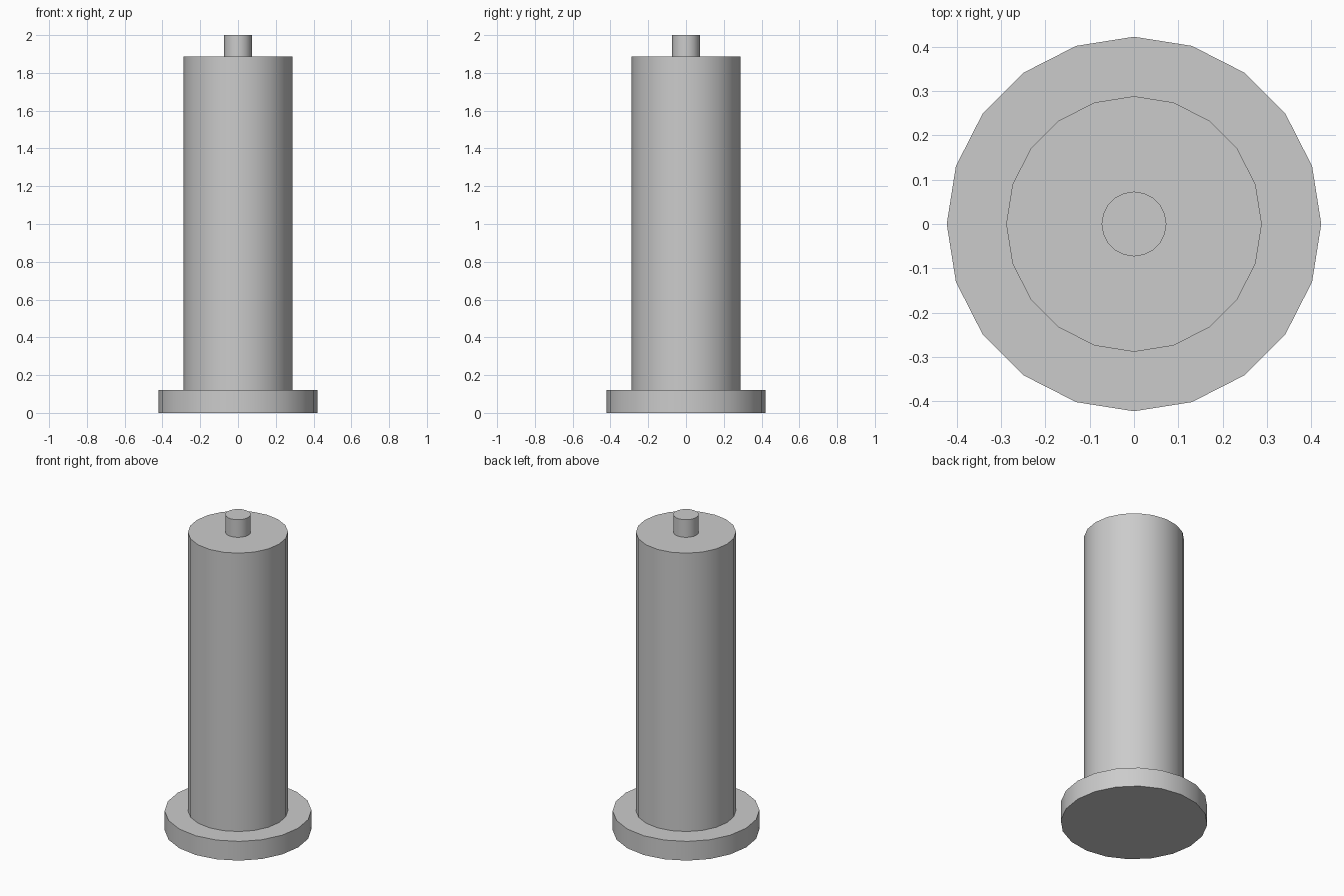
import bpy
import math

if "Cube" in bpy.data.objects:
    bpy.data.objects.remove(bpy.data.objects["Cube"])

SIDES = 20


def cylinder(name, radius, z0, z1):
    # Upright cylinder with smooth sides and crisp rims
    bpy.ops.mesh.primitive_cylinder_add(
        vertices=SIDES, radius=radius, depth=z1 - z0,
        location=(0, 0, (z0 + z1) / 2))
    obj = bpy.context.object
    obj.name = name
    bpy.ops.object.shade_smooth_by_angle(angle=math.radians(30))
    return obj


# Wide foot flange
cylinder("base_flange", 0.422, 0.0, 0.122)
# Main column
cylinder("column", 0.288, 0.122, 1.888)
# Small locating pin on top
cylinder("top_pin", 0.073, 1.888, 2.0)
